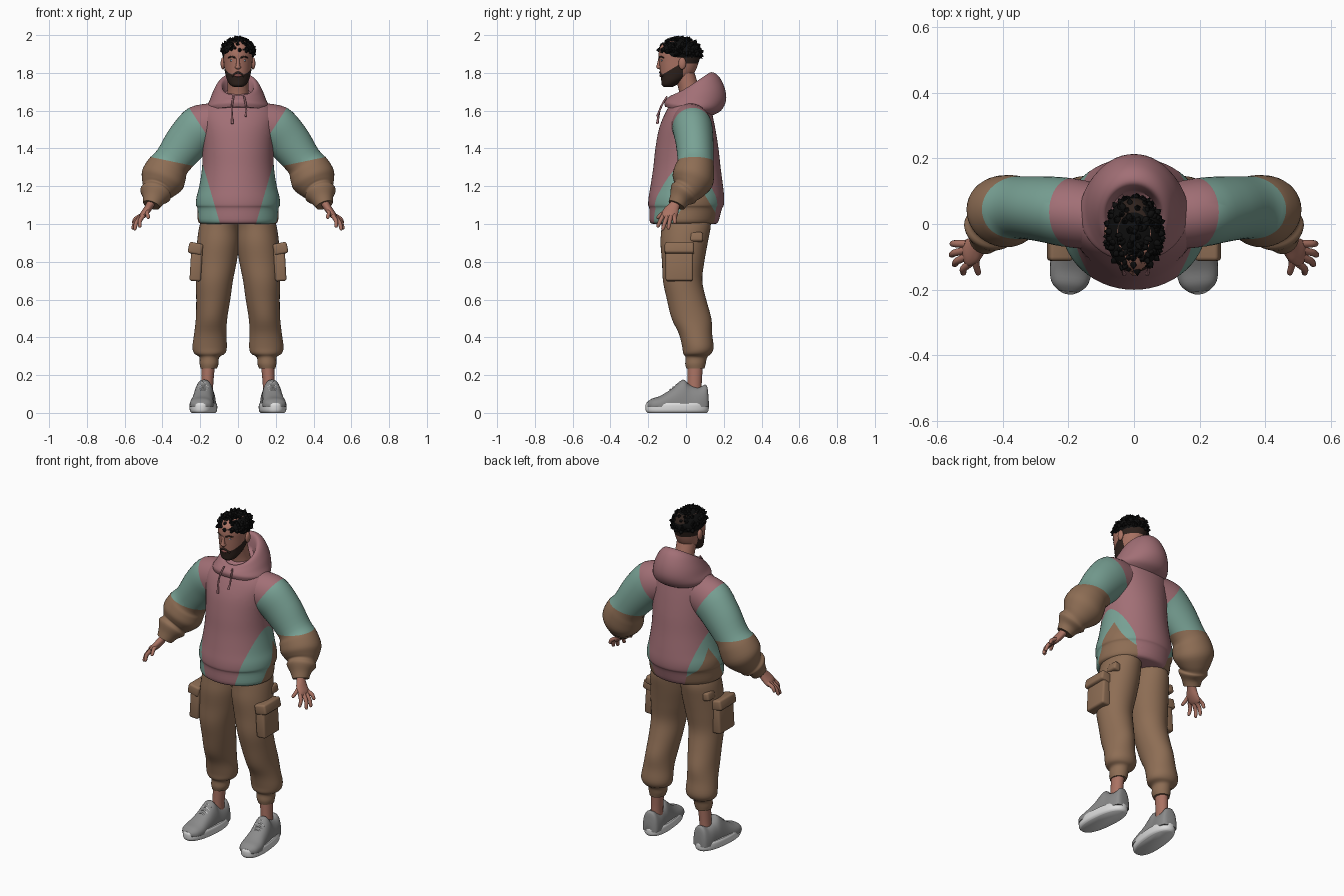
import bpy, bmesh, math, random
from mathutils import Vector, Matrix

if "Cube" in bpy.data.objects:
    bpy.data.objects.remove(bpy.data.objects["Cube"], do_unlink=True)
random.seed(4)


def material(name, r, g, b):
    m = bpy.data.materials.new(name)
    m.use_nodes = True
    m.diffuse_color = (r, g, b, 1)
    m.node_tree.nodes["Principled BSDF"].inputs["Base Color"].default_value = (r, g, b, 1)
    return m


PINK = material("dusty pink", .36, .16, .18)
TEAL = material("soft teal", .19, .36, .30)
BROWN = material("tan brown", .27, .155, .09)
SKIN = material("skin", .40, .17, .125)
HAIR = material("black hair", .004, .004, .004)
BEARD = material("dark beard", .028, .016, .012)
GREY = material("shoe grey", .26, .26, .26)
WHITE = material("sole white", .72, .72, .72)
EYE = material("eye blue grey", .22, .31, .38)
LIP = material("lip", .26, .085, .075)


def finish(name, bm, mats, mirror=False, rule=None, cuts=(), spin=None):
    """Cut colour seams, colour faces by rule, and make the object."""
    for co, no in cuts:
        bmesh.ops.bisect_plane(bm, geom=bm.verts[:] + bm.edges[:] + bm.faces[:],
                               plane_co=co, plane_no=no)
    if spin:
        bmesh.ops.transform(bm, matrix=spin, verts=bm.verts)
    bmesh.ops.recalc_face_normals(bm, faces=bm.faces)
    for f in bm.faces:
        f.smooth = True
        if rule:
            f.material_index = rule(f.calc_center_median())
    me = bpy.data.meshes.new(name)
    bm.to_mesh(me)
    bm.free()
    for m in mats:
        me.materials.append(m)
    me.set_sharp_from_angle(angle=math.radians(55))
    ob = bpy.data.objects.new(name, me)
    bpy.context.collection.objects.link(ob)
    if mirror:
        ob.modifiers.new("mirror", 'MIRROR').use_mirror_merge = False
    return ob


def spline(a, b, c, d, t):
    return .5 * (2 * b + (c - a) * t + (2 * a - 5 * b + 4 * c - d) * t * t
                 + (3 * b - a - 3 * c + d) * t ** 3)


def loft(name, rings, mats, n=40, sub=4, power=1.0, floor=None, **kw):
    """Smooth skin over rings of (centre, half axis, half axis)."""
    rings = [[Vector(v) for v in r] for r in rings]
    dense, last = [], len(rings) - 1
    for i in range(last):
        four = [rings[min(max(i + k, 0), last)] for k in (-1, 0, 1, 2)]
        dense += [[spline(*p, s / sub) for p in zip(*four)] for s in range(sub)]
    dense.append(rings[-1])
    bm = bmesh.new()
    loops = []
    for c, u, v in dense:
        loop = []
        for k in range(n):
            a = 2 * math.pi * k / n
            ca, sa = math.cos(a), math.sin(a)
            p = c + u * math.copysign(abs(ca) ** power, ca) + v * math.copysign(abs(sa) ** power, sa)
            if floor is not None:
                p.z = max(p.z, floor)
            loop.append(bm.verts.new(p))
        loops.append(loop)
    for a, b in zip(loops, loops[1:]):
        for k in range(n):
            bm.faces.new((a[k], a[k - 1], b[k - 1], b[k]))
    bm.faces.new(loops[0])
    bm.faces.new(loops[-1])
    return finish(name, bm, mats, **kw)


def stack(rows):
    """Level rings from (z, x, y, rx, ry)."""
    return [((x, y, z), (rx, 0, 0), (0, ry, 0)) for z, x, y, rx, ry in rows]


def path(rows):
    """Rings square to a path of (x, y, z, radius, y radius)."""
    pts = [Vector(r[:3]) for r in rows]
    out = []
    for i, r in enumerate(rows):
        t = (pts[min(i + 1, len(pts) - 1)] - pts[max(i - 1, 0)]).normalized()
        u = t.cross(Vector((0, 1, 0))).normalized()
        out.append((pts[i], u * r[3], t.cross(u) * r[-1]))
    return out


def ball(name, loc, size, mat, mirror=False):
    bm = bmesh.new()
    bmesh.ops.create_uvsphere(bm, u_segments=20, v_segments=12, radius=1,
                              matrix=Matrix.LocRotScale(loc, None, size))
    return finish(name, bm, [mat], mirror)


def box(name, loc, size, mat, tilt=0, bevel=.012):
    bm = bmesh.new()
    bmesh.ops.create_cube(bm, size=1, matrix=Matrix.Diagonal((*size, 1)))
    bmesh.ops.bevel(bm, geom=bm.edges[:], offset=bevel, segments=3, affect='EDGES', profile=.5)
    spin = Matrix.Translation(loc) @ Matrix.Rotation(tilt, 4, 'Y')
    return finish(name, bm, [mat], True, spin=spin)


# Hoodie body: pink panel, teal sides, tan wedge under each arm
def body_colour(p):
    if abs(p.x) < .115 + .29 * (p.z - 1.07):
        return 0
    return 2 if abs(p.y - .06) < .6 * (1.22 - p.z) else 1


loft("hoodie_body", stack([
    (1.0, 0, -.01, .19, .165), (1.015, 0, -.01, .212, .182), (1.08, 0, -.002, .214, .192),
    (1.10, 0, 0, .222, .2), (1.14, 0, .002, .22, .2), (1.2, 0, .004, .205, .192),
    (1.3, 0, .005, .19, .178), (1.4, 0, .005, .188, .167), (1.5, 0, .006, .195, .15),
    (1.57, 0, .012, .2, .13), (1.62, 0, .02, .175, .112), (1.66, 0, .03, .12, .09),
    (1.69, 0, .03, .07, .06)]), [PINK, TEAL, BROWN], n=56, rule=body_colour,
    cuts=[((s * .115, 0, 1.07), (s, 0, -.29)) for s in (1, -1)]
    + [((0, .06, 1.22), (0, s, .6)) for s in (1, -1)])

# Sleeves
def sleeve_colour(p):
    if p.z < 1.33 + .21 * (p.x - .345):
        return 2
    return int(.84 * (p.x - .255) - .54 * (p.z - 1.61) > 0)


loft("sleeves", path([
    (.10, .02, 1.53, .115, .1), (.2, .035, 1.505, .125, .105), (.27, .045, 1.435, .115, .1),
    (.345, .05, 1.335, .1, .095), (.375, .045, 1.29, .112, .105), (.4, .035, 1.235, .118, .11),
    (.42, .015, 1.195, .095, .09), (.43, 0, 1.175, .078, .076), (.437, -.015, 1.16, .084, .078),
    (.447, -.035, 1.13, .06, .055), (.458, -.05, 1.1, .046, .046)]),
    [PINK, TEAL, BROWN], mirror=True, rule=sleeve_colour,
    cuts=[((.255, 0, 1.61), (.84, 0, -.54)), ((.345, 0, 1.33), (-.21, 0, 1))])

# Hood lying on the back, each ring given by its front and back points
hood = [(-.11, 1.62, .13, 1.57, .15), (-.115, 1.64, .185, 1.6, .165), (-.11, 1.655, .212, 1.655, .15),
        (-.095, 1.668, .205, 1.72, .135), (-.08, 1.68, .175, 1.78, .115), (-.065, 1.68, .14, 1.803, .098),
        (-.06, 1.67, .115, 1.79, .084), (-.06, 1.64, .1, 1.72, .074)]
loft("hood", [((0, (fy + by) / 2, (fz + bz) / 2), (rx, 0, 0), (0, (by - fy) / 2, (bz - fz) / 2))
              for fy, fz, by, bz, rx in hood], [PINK], n=48)
for name, x, low in (("right_drawstring", -.03, 1.53), ("left_drawstring", .04, 1.57)):
    loft(name, path([(x * .8, -.1, 1.675, .005), (x, -.122, 1.64, .005), (x * 1.1, -.14, 1.6, .005),
                     (x, -.152, low, .007)]), [PINK], n=8)

# Trousers with gathered ankles
loft("trouser_legs", stack([
    (.235, .155, .05, .043, .048), (.26, .153, .05, .05, .054), (.295, .152, .055, .053, .058),
    (.315, .15, .06, .082, .075), (.35, .15, .063, .091, .083), (.42, .147, .05, .085, .088),
    (.5, .14, .029, .083, .105), (.6, .131, .003, .09, .104), (.7, .125, -.018, .098, .104),
    (.8, .115, -.015, .108, .112), (.9, .105, -.01, .112, .125), (.98, .1, 0, .106, .13),
    (1.03, .09, 0, .1, .13)]), [BROWN], mirror=True)
box("cargo_pockets", (.222, -.035, .785), (.06, .145, .175), BROWN, -.06)
box("cargo_flaps", (.225, -.035, .87), (.075, .155, .06), BROWN, -.2)
box("hip_pocket_flaps", (.19, .055, .93), (.045, .07, .05), BROWN, -.2)

# Hands
loft("palms", path([(.45, -.045, 1.13, .024, .028), (.466, -.06, 1.1, .021, .028),
                    (.485, -.078, 1.07, .02, .04), (.505, -.088, 1.045, .017, .042),
                    (.515, -.092, 1.03, .01, .034)]), [SKIN], n=20, mirror=True)
fingers = {"index": ((.5, -.12, 1.045), (.522, -.152, .982)), "middle": ((.51, -.1, 1.04), (.55, -.125, .967)),
           "ring": ((.513, -.08, 1.04), (.56, -.095, .972)), "little": ((.51, -.06, 1.045), (.558, -.06, 1.003)),
           "thumb": ((.472, -.08, 1.085), (.475, -.155, 1.03))}
for name, (a, b) in fingers.items():
    a, b = Vector(a), Vector(b)
    mid = a.lerp(b, .5) + Vector((.008, 0, .004))
    loft(name + "_fingers", path([(*a, .012), (*mid, .011), (*a.lerp(b, .9), .009), (*b, .003)]),
         [SKIN], n=12, mirror=True)

# Ankles and shoes
loft("ankles", stack([(.06, .165, .045, .034, .042), (.15, .163, .045, .032, .038),
                      (.28, .155, .05, .036, .042)]), [SKIN], n=24, mirror=True)
SPLAY = Matrix.Translation((.183, -.047, 0)) @ Matrix.Rotation(.1, 4, 'Z')
loft("shoe_soles", stack([(0, 0, 0, .06, .158), (.012, 0, 0, .069, .167), (.04, 0, 0, .07, .168),
                          (.052, 0, 0, .065, .162)]), [WHITE], power=.85, mirror=True, spin=SPLAY)
upper = [(.166, .025, .085), (.155, .045, .148), (.115, .055, .136), (.065, .054, .15),
         (.03, .055, .176), (-.03, .059, .127), (-.09, .064, .09), (-.135, .055, .075), (-.16, .03, .056)]
loft("shoe_uppers", [((0, y, .04), (w, 0, 0), (0, 0, top - .04)) for y, w, top in upper],
     [GREY], power=.85, floor=.03, mirror=True, spin=SPLAY)
for i in range(4):
    y, z = .012 - i * .016, .16 - i * .0125
    loft(f"laces_{i + 1}", path([(-.028, y, z - .012, .004), (0, y, z + .002, .004),
                                 (.028, y, z - .012, .004)]), [WHITE], n=8, mirror=True, spin=SPLAY)

# Neck and head with beard and cropped back of the skull
loft("neck", stack([(1.62, 0, .03, .068, .06), (1.7, 0, .02, .056, .056), (1.8, 0, -.01, .056, .055)]), [SKIN])


def head_colour(p):
    if p.y > -.015:
        return int(p.z > 1.85)
    return int(p.z < 1.8 + .6 * (p.y + .11))


loft("head", stack([
    (1.725, 0, -.093, .02, .022), (1.735, 0, -.09, .04, .038), (1.76, 0, -.07, .057, .061),
    (1.79, 0, -.05, .066, .085), (1.82, 0, -.042, .072, .096), (1.86, 0, -.037, .076, .105),
    (1.9, 0, -.033, .079, .112), (1.94, 0, -.03, .075, .105), (1.97, 0, -.03, .05, .07)]),
    [SKIN, BEARD], n=48, rule=head_colour,
    cuts=[((0, -.015, 1.8), (0, 1, 0)), ((0, -.11, 1.8), (0, -.6, 1)), ((0, 0, 1.85), (0, 0, 1))])
ball("ears", (.08, -.02, 1.85), (.012, .02, .032), SKIN, True)
ball("eyes", (.031, -.127, 1.866), (.012, .006, .006), EYE, True)
ball("nose_tip", (0, -.141, 1.83), (.016, .015, .011), SKIN)
loft("nose_bridge", path([(0, -.138, 1.88, .008), (0, -.142, 1.855, .009), (0, -.146, 1.83, .012)]), [SKIN], n=16)
loft("eyebrows", path([(.013, -.142, 1.88, .004), (.032, -.134, 1.886, .005), (.052, -.117, 1.88, .003)]),
     [BEARD], n=10, mirror=True)
loft("moustache", path([(-.032, -.122, 1.782, .006), (0, -.137, 1.803, .006), (.032, -.122, 1.782, .006)]),
     [BEARD], n=10)
ball("lips", (0, -.134, 1.787), (.021, .007, .008), LIP)

# Curly hair: a cap covered in small tufts
bm = bmesh.new()
bmesh.ops.create_icosphere(bm, subdivisions=4, radius=1,
                           matrix=Matrix.LocRotScale((0, -.03, 1.91), None, (.085, .113, .074)))
low = [v for v in bm.verts if v.co.z < 1.875 + max(0, -.06 - v.co.y) * .5]
bmesh.ops.delete(bm, geom=low, context='VERTS')
for i in range(150):
    h = random.uniform(-.3, 1)
    a = random.uniform(0, 2 * math.pi)
    r = math.sqrt(1 - h * h)
    d = Vector((r * math.cos(a), r * math.sin(a), h))
    if h < .02 and d.y < -.3:
        continue
    loc = Vector((d.x * .08, -.03 + d.y * .108, 1.91 + d.z * .07))
    size = Vector((.011, .011, .02)) * random.uniform(.8, 1.15)
    turn = d.to_track_quat('Z', 'Y') @ Matrix.Rotation(random.uniform(-.9, .9), 3, 'X').to_quaternion()
    bmesh.ops.create_icosphere(bm, subdivisions=1, radius=1, matrix=Matrix.LocRotScale(loc, turn, size))
finish("hair", bm, [HAIR])
